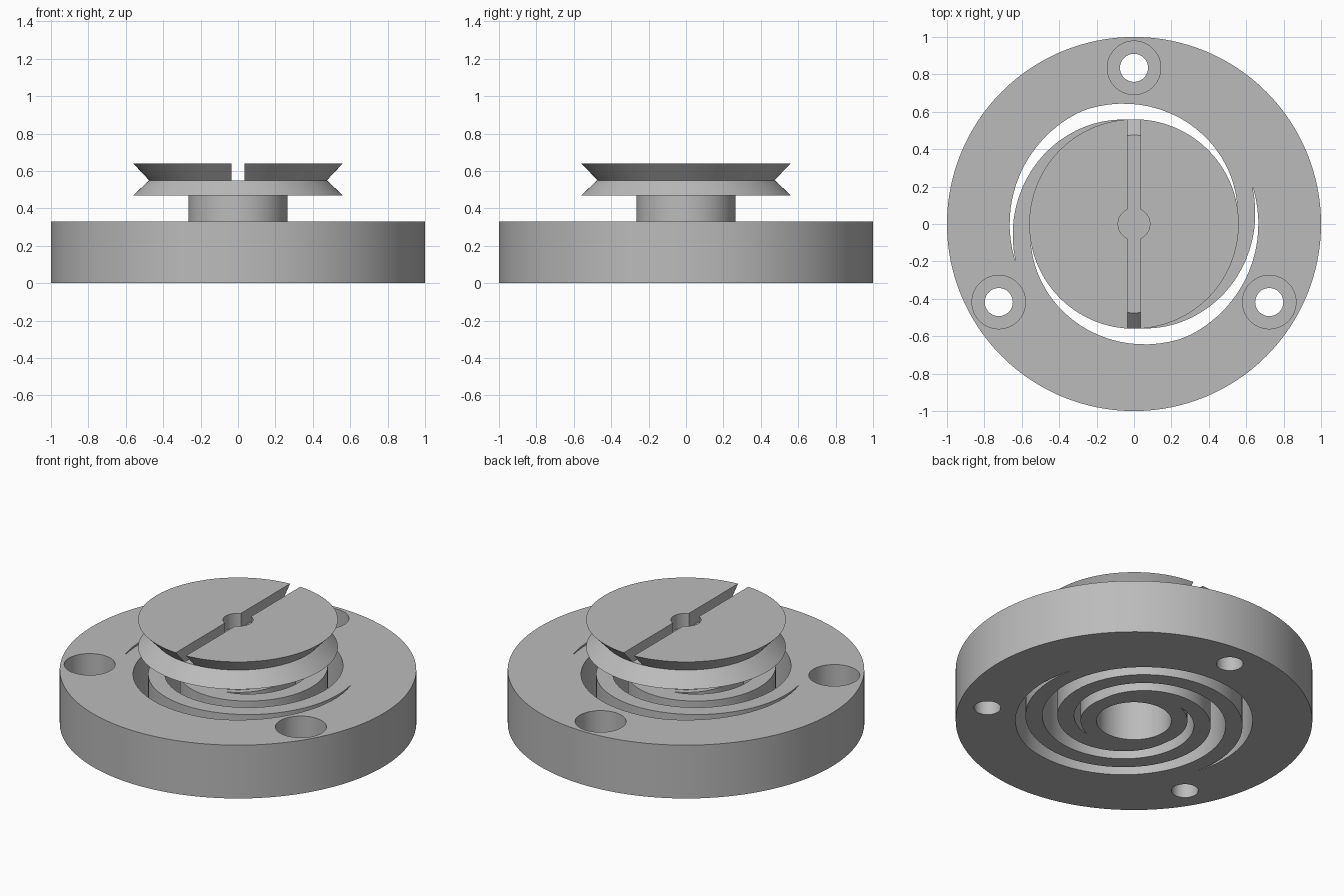
import bpy, bmesh, math
from mathutils import Matrix

default = bpy.data.objects.get("Cube")
if default:
    bpy.data.objects.remove(default, do_unlink=True)

BASE_TOP = 0.33
GROOVE_Z = 0.55
TOP_Z = 0.64

metal = bpy.data.materials.new("plain_grey")
metal.use_nodes = True
grey = (0.5, 0.5, 0.5, 1.0)
metal.diffuse_color = grey
metal.node_tree.nodes["Principled BSDF"].inputs["Base Color"].default_value = grey


def make_object(name, bm):
    bmesh.ops.recalc_face_normals(bm, faces=bm.faces[:])
    mesh = bpy.data.meshes.new(name)
    bm.to_mesh(mesh)
    bm.free()
    mesh.materials.append(metal)
    obj = bpy.data.objects.new(name, mesh)
    bpy.context.collection.objects.link(obj)
    return obj


def cylinder(name, radius, z0, z1, x=0.0, y=0.0, sides=64):
    bm = bmesh.new()
    bmesh.ops.create_cone(bm, cap_ends=True, segments=sides, radius1=radius,
                          radius2=radius, depth=z1 - z0,
                          matrix=Matrix.Translation((x, y, (z0 + z1) / 2)))
    return make_object(name, bm)


def revolve(name, profile, sides=128):
    # Closed solid of revolution from (radius, height) pairs
    bm = bmesh.new()
    rings = []
    for r, z in profile:
        angles = [math.tau * i / sides for i in range(sides)]
        rings.append([bm.verts.new((r * math.cos(a), r * math.sin(a), z)) for a in angles])
    for low, high in zip(rings, rings[1:]):
        for i in range(sides):
            j = (i + 1) % sides
            bm.faces.new((low[i], low[j], high[j], high[i]))
    bm.faces.new(rings[0])
    bm.faces.new(rings[-1])
    return make_object(name, bm)


def spiral_cutter(name, start):
    # Spiral slot whose ends taper out against the rim and the hub
    bm = bmesh.new()
    pairs = []
    for t in range(2, 450, 5):
        a = math.radians(start - t)
        inner = max(0.30, 0.665 - 0.001 * t)
        outer = min(0.665, 0.75 - 0.001 * t)
        pairs.append([bm.verts.new((r * math.cos(a), r * math.sin(a), -0.1))
                      for r in (inner, outer)])
    for p, q in zip(pairs, pairs[1:]):
        bm.faces.new((p[0], p[1], q[1], q[0]))
    grown = bmesh.ops.extrude_face_region(bm, geom=bm.faces[:], use_keep_orig=True)
    moved = [g for g in grown["geom"] if isinstance(g, bmesh.types.BMVert)]
    bmesh.ops.translate(bm, verts=moved, vec=(0, 0, 0.6))
    return make_object(name, bm)


def cut(target, cutters):
    bpy.ops.object.select_all(action='DESELECT')
    bpy.context.view_layer.objects.active = target
    target.select_set(True)
    for cutter in cutters:
        mod = target.modifiers.new("cut", 'BOOLEAN')
        mod.operation = 'DIFFERENCE'
        mod.solver = 'EXACT'
        mod.object = cutter
        bpy.ops.object.modifier_apply(modifier=mod.name)
        bpy.data.objects.remove(cutter, do_unlink=True)
    bpy.ops.object.shade_smooth_by_angle(angle=math.radians(25))


# Round base with two interleaved spiral slots, a bore and three screw holes
base = cylinder("flexure_base", 1.0, 0, BASE_TOP, sides=128)
cutters = [spiral_cutter("slot_cutter", s) for s in (19, 199)]
cutters.append(cylinder("bore_cutter", 0.21, -0.1, 0.5))
for degrees in (90, 210, 330):
    hx = 0.835 * math.cos(math.radians(degrees))
    hy = 0.835 * math.sin(math.radians(degrees))
    cutters.append(cylinder("screw_hole_cutter", 0.075, -0.1, 0.5, hx, hy))
    cutters.append(cylinder("counterbore_cutter", 0.143, 0.165, 0.5, hx, hy))
cut(base, cutters)

# Neck and V-grooved wheel on the hub
wheel = revolve("grooved_wheel", [(0.265, BASE_TOP - 0.01), (0.265, 0.47), (0.56, 0.47),
                                  (0.475, GROOVE_Z), (0.56, TOP_Z)])

# Cross slot and round recess in the wheel's top
bm = bmesh.new()
bmesh.ops.create_cube(bm, size=1, matrix=Matrix.Translation((0, 0, GROOVE_Z + 0.1))
                      @ Matrix.Diagonal((0.07, 1.5, 0.2, 1)))
slot = make_object("cross_slot_cutter", bm)
recess = cylinder("recess_cutter", 0.085, GROOVE_Z, TOP_Z + 0.1)
cut(wheel, [slot, recess])
